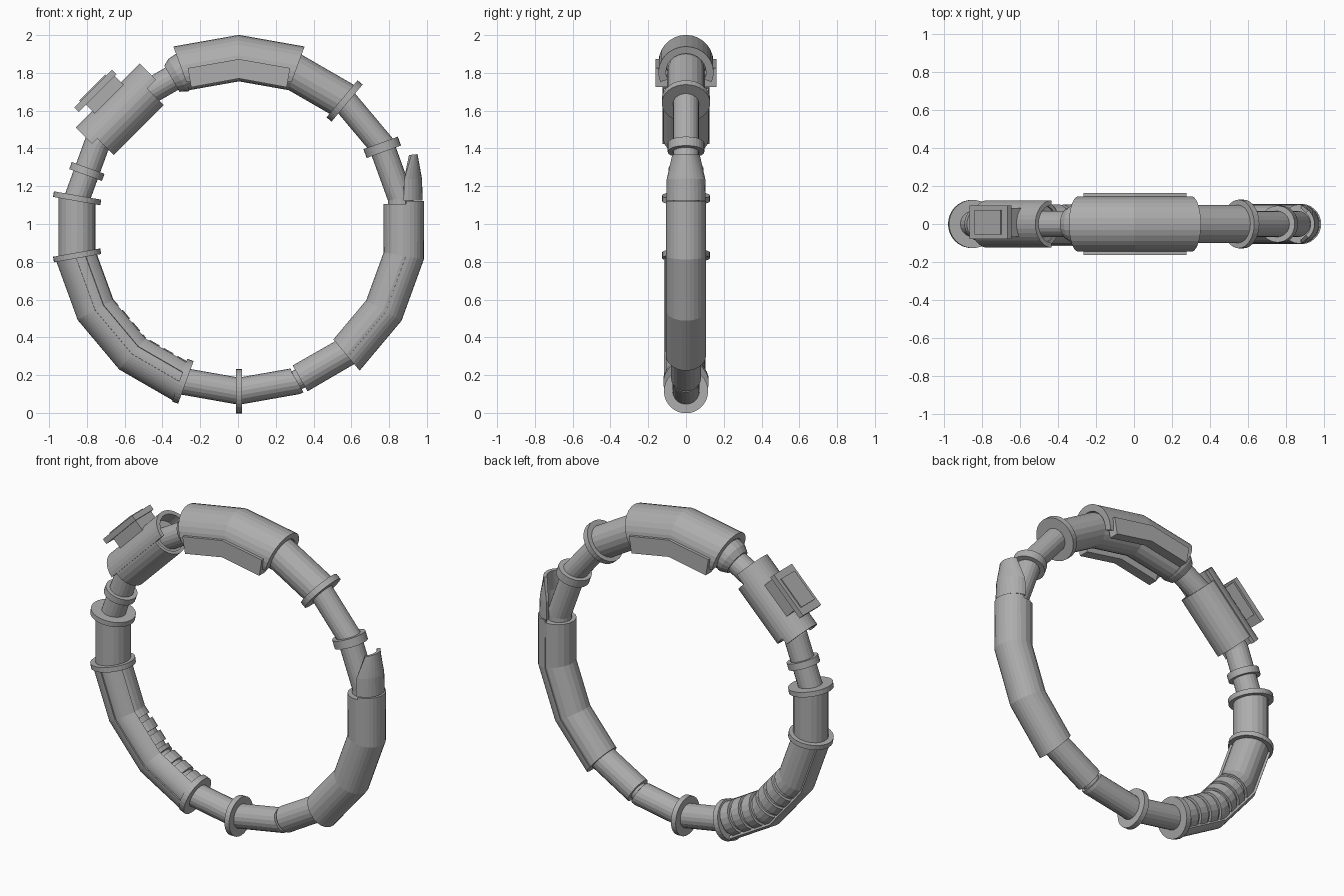
import bpy, bmesh
from math import sin, cos, radians, floor
from mathutils import Vector

old = bpy.data.objects.get("Cube")
if old:
    bpy.data.objects.remove(old, do_unlink=True)

grey = bpy.data.materials.new("mid grey")
grey.use_nodes = True
colour = (0.42, 0.42, 0.42, 1)
grey.diffuse_color = colour
grey.node_tree.nodes["Principled BSDF"].inputs["Base Color"].default_value = colour

CENTRE = Vector((0.005, 0, 0.985))
RADIUS = 0.87
STEP = 20  # the ring is an 18-sided path, station 0 at the bottom, rising toward +x


def outward(station):
    a = radians(station * STEP)
    return Vector((sin(a), 0, -cos(a)))


def ring_frame(station, shift=0):
    """Point on the ring path and the outward direction there."""
    low = floor(station)
    part = station - low
    if part < 0.001:
        return CENTRE + outward(low) * (RADIUS + shift), outward(low)
    point = outward(low).lerp(outward(low + 1), part) * RADIUS
    direction = outward(low + 0.5)
    return CENTRE + point + direction * shift, direction


def stations(start, end):
    inner = [k for k in range(floor(start) + 1, floor(end) + 1) if start < k < end]
    return [start] + inner + [end]


def disc(r, sides=20):
    return [(r * cos(radians(i * 360 / sides)), r * sin(radians(i * 360 / sides)))
            for i in range(sides)]


def shell(r, thick, a0, a1, count=14):
    """C section: angle 0 faces outward, 90 faces the front."""
    angles = [radians(a0 + (a1 - a0) * i / count) for i in range(count + 1)]
    return ([(r * cos(a), -r * sin(a)) for a in angles]
            + [((r - thick) * cos(a), -(r - thick) * sin(a)) for a in reversed(angles)])


def rect(u0, u1, y0, y1):
    return [(u0, y0), (u1, y0), (u1, y1), (u0, y1)]


def loft(name, frames, profiles):
    """Skin closed profiles placed on a row of frames."""
    bm = bmesh.new()
    loops = []
    for (point, direction), profile in zip(frames, profiles):
        loops.append([bm.verts.new(point + direction * u + Vector((0, y, 0)))
                      for u, y in profile])
    n = len(loops[0])
    for a, b in zip(loops, loops[1:]):
        for i in range(n):
            j = (i + 1) % n
            bm.faces.new((a[i], a[j], b[j], b[i]))
    bm.faces.new(loops[0])
    bm.faces.new(loops[-1])
    bmesh.ops.recalc_face_normals(bm, faces=bm.faces)
    mesh = bpy.data.meshes.new(name)
    bm.to_mesh(mesh)
    bm.free()
    mesh.materials.append(grey)
    obj = bpy.data.objects.new(name, mesh)
    bpy.context.collection.objects.link(obj)
    return obj


def sweep(name, start, end, profile, shift=0):
    frames = [ring_frame(s, shift) for s in stations(start, end)]
    return loft(name, frames, [profile] * len(frames))


def flange(name, station, r, width, shift=0):
    point, direction = ring_frame(station, shift)
    along = direction.cross(Vector((0, 1, 0))) * width / 2
    loft(name, [(point - along, direction), (point + along, direction)], [disc(r, 32)] * 2)


# Plain tubes
for name, start, end, r in [
        ("bottom_tube", 17, 19.03, 0.072), ("bottom_joint", 0.9, 1.3, 0.055),
        ("lower_left_tube", 1.1, 2.1, 0.079), ("left_thin_tube", 4.8, 7, 0.069),
        ("upper_left_tube", 7, 8.1, 0.1), ("top_inner_tube", 8, 10, 0.1),
        ("right_thin_tube", 10, 13, 0.069), ("right_straight_tube", 13, 14, 0.1),
        ("lower_right_core", 14, 17, 0.088), ("lower_right_sleeve", 14, 15.2, 0.102)]:
    sweep(name, start, end, disc(r))

# Flanges and collars
for name, station, r, width, shift in [
        ("bottom_flange", 0, 0.117, 0.032, 0), ("left_collar", 5.95, 0.097, 0.05, 0),
        ("upper_left_flange", 7, 0.128, 0.035, 0), ("right_collar", 12.5, 0.092, 0.04, 0),
        ("right_upper_flange", 13, 0.127, 0.03, 0), ("right_lower_flange", 14, 0.127, 0.03, 0),
        ("lower_right_flange", 17, 0.12, 0.035, 0)]:
    flange(name, station, r, width, shift)

# Left side: full sleeve with a half shell reaching above it
sweep("left_sleeve", 2, 4.9, disc(0.104), 0.012)
sweep("left_outer_shell", 2, 4.95, shell(0.106, 0.02, -85, 85), 0.018)
tip = [(CENTRE + Vector((x, 0, z)), Vector((1, 0, lift)).normalized())
       for x, z, lift in [(0.868, 0.14, 0), (0.866, 0.25, 0.05), (0.848, 0.375, 0.1)]]
loft("left_shell_tip", tip, [shell(0.105, 0.02, -88, 88), shell(0.103, 0.02, -85, 85),
                             shell(0.098, 0.02, -48, 48)])

# Top hood, its side rails and the tapered collar
sweep("top_hood", 8, 10, shell(0.146, 0.04, -112, 112, 18))
for name, side in (("front_rail", -1), ("back_rail", 1)):
    sweep(name, 8.1, 9.9, rect(-0.085, 0.018, side * 0.1, side * 0.162))
loft("top_collar", [ring_frame(s) for s in (10, 10.1, 10.22)],
     [disc(0.105), disc(0.1), disc(0.08)])

# Straight housing on the upper right, with a plate on a pedestal
ALONG = Vector((1, 0, 1)).normalized()
OUT = Vector((-1, 0, 1)).normalized()


def straight(name, s0, s1, profile, u=0.857):
    loft(name, [(CENTRE + OUT * u + ALONG * s, OUT) for s in (s0, s1)], [profile] * 2)


straight("housing_body", -0.19, 0.165, disc(0.108))
straight("housing_shell", -0.24, 0.24, shell(0.125, 0.025, -88, 88, 16))
straight("housing_lower_shell", -0.2, 0.175, shell(0.12, 0.02, 80, 280))
for name, s0, s1, u0, u1, half in [
        ("pedestal", -0.115, 0.1, 0.92, 1.035, 0.075),
        ("plate", -0.17, 0.112, 1.03, 1.063, 0.088),
        ("plate_inset", -0.125, 0.07, 1.06, 1.07, 0.065)]:
    straight(name, s0, s1, rect(u0, u1, 0.01 - half, 0.01 + half), 0)

# Lower right: ribbed tube with a guard over its front and outer side
for i in range(6):
    start = 15.3 + i * 0.28
    sweep("rib_%d" % (i + 1), start, start + 0.2, disc(0.103))
sweep("lower_right_guard", 14, 17, shell(0.116, 0.02, -35, 85))
sweep("guard_front_strip", 14, 17, shell(0.108, 0.02, 85, 112, 4))
sweep("guard_inner_lip", 14, 17, shell(0.114, 0.02, 112, 150, 5))
